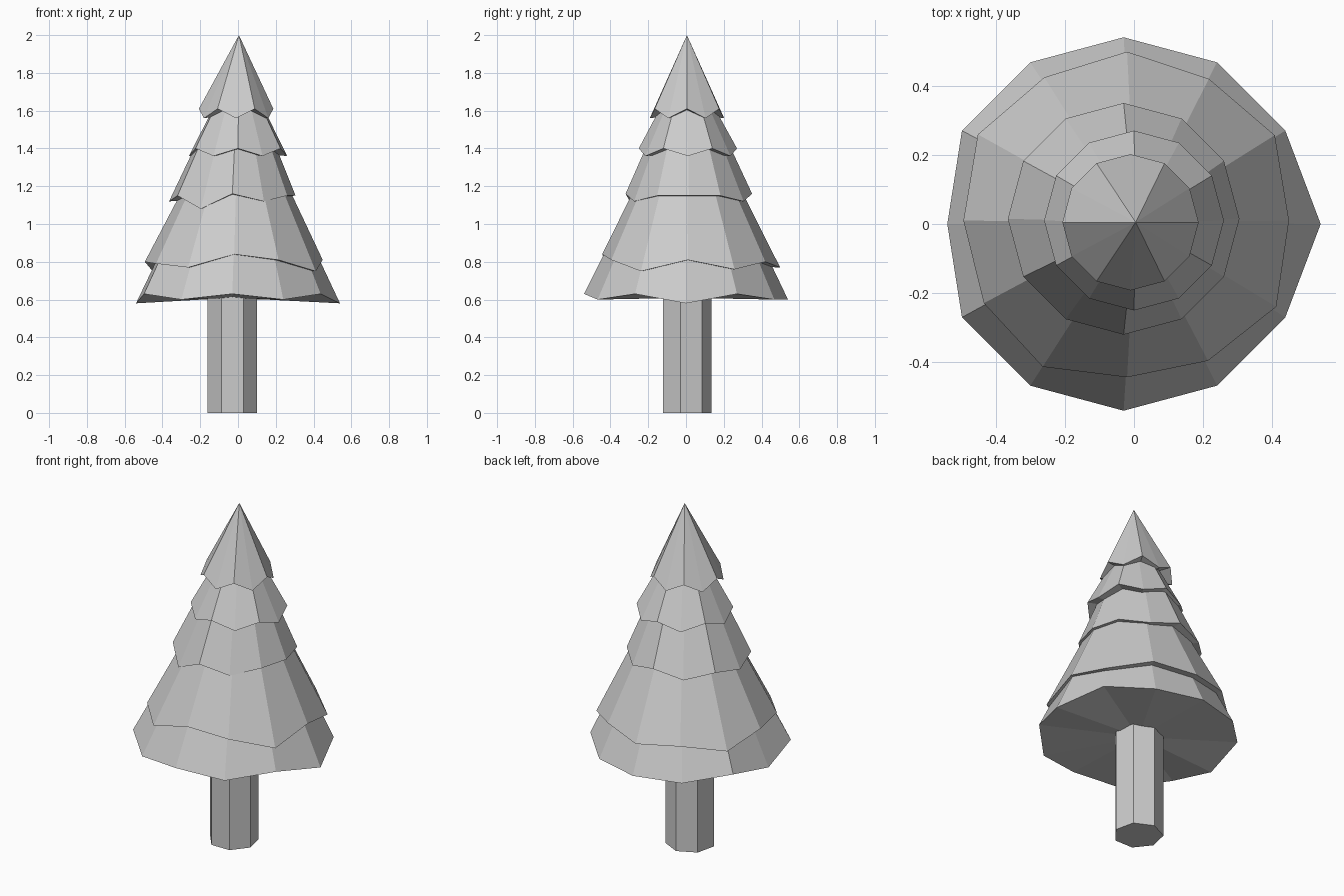
import bpy
import bmesh
from math import sin, cos, pi, radians
from mathutils import Vector

cube = bpy.data.objects.get("Cube")
if cube:
    bpy.data.objects.remove(cube, do_unlink=True)

# One plain grey for the whole tree
grey = bpy.data.materials.new("plain_grey")
grey.use_nodes = True
grey.diffuse_color = (0.6, 0.6, 0.6, 1)
grey.node_tree.nodes["Principled BSDF"].inputs["Base Color"].default_value = grey.diffuse_color


def add_object(name, bm):
    """Turn a bmesh into a flat-shaded grey object."""
    bmesh.ops.recalc_face_normals(bm, faces=bm.faces)
    mesh = bpy.data.meshes.new(name)
    bm.to_mesh(mesh)
    bm.free()
    mesh.materials.append(grey)
    obj = bpy.data.objects.new(name, mesh)
    bpy.context.collection.objects.link(obj)
    return obj


def branch_tier(name, center, radius, apex, heights, flare=0.0, side_shift=0.0):
    """Cone with an uneven rim; heights run counter-clockwise from +x, in hundredths."""
    bm = bmesh.new()
    count = len(heights)
    mean = sum(heights) / count / 100
    rim = []
    for i, height in enumerate(heights):
        angle = 2 * pi * i / count
        z = height / 100
        r = radius - flare * (z - mean)
        x = center[0] + r * cos(angle)
        if i % (count // 2) == 0:
            x += side_shift
        rim.append(bm.verts.new((x, center[1] + r * sin(angle), z)))
    tip = bm.verts.new((0.005, 0.005, apex))
    base = bm.verts.new((center[0], center[1], mean))
    for a, b in zip(rim, rim[1:] + rim[:1]):
        bm.faces.new((a, b, tip))
        bm.faces.new((b, a, base))
    return add_object(name, bm)


# Foliage, from the widest skirt to the pointed top
branch_tier("bottom_branches", (-0.03, 0), 0.54, 1.72,
            [58, 63, 60, 60, 60, 63, 58, 63, 60, 63, 60, 63], side_shift=0.03)
branch_tier("lower_branches", (-0.02, 0.01), 0.48, 1.75,
            [81, 76, 80, 77, 79, 75, 80, 79, 77, 84, 81, 75], flare=0.5)
branch_tier("middle_branches", (-0.03, 0.015), 0.335, 1.9,
            [115, 115, 112, 116, 112, 115, 112, 115, 108, 116, 112, 115])
branch_tier("upper_branches", (0, 0.01), 0.26, 1.88, [136, 140] * 6)
branch_tier("top_branches", (-0.01, 0.005), 0.197, 2.0, [161, 156] * 6)

# Seven-sided trunk with one flat side facing the front
bm = bmesh.new()
ring = [bm.verts.new((-0.03 + 0.135 * cos(radians(90) + 2 * pi * i / 7),
                      0.135 * sin(radians(90) + 2 * pi * i / 7), 0)) for i in range(7)]
bottom = bm.faces.new(ring)
top = bmesh.ops.extrude_face_region(bm, geom=[bottom], use_keep_orig=True)["geom"]
bmesh.ops.translate(bm, vec=Vector((0, 0, 0.7)),
                    verts=[v for v in top if isinstance(v, bmesh.types.BMVert)])
add_object("trunk", bm)
